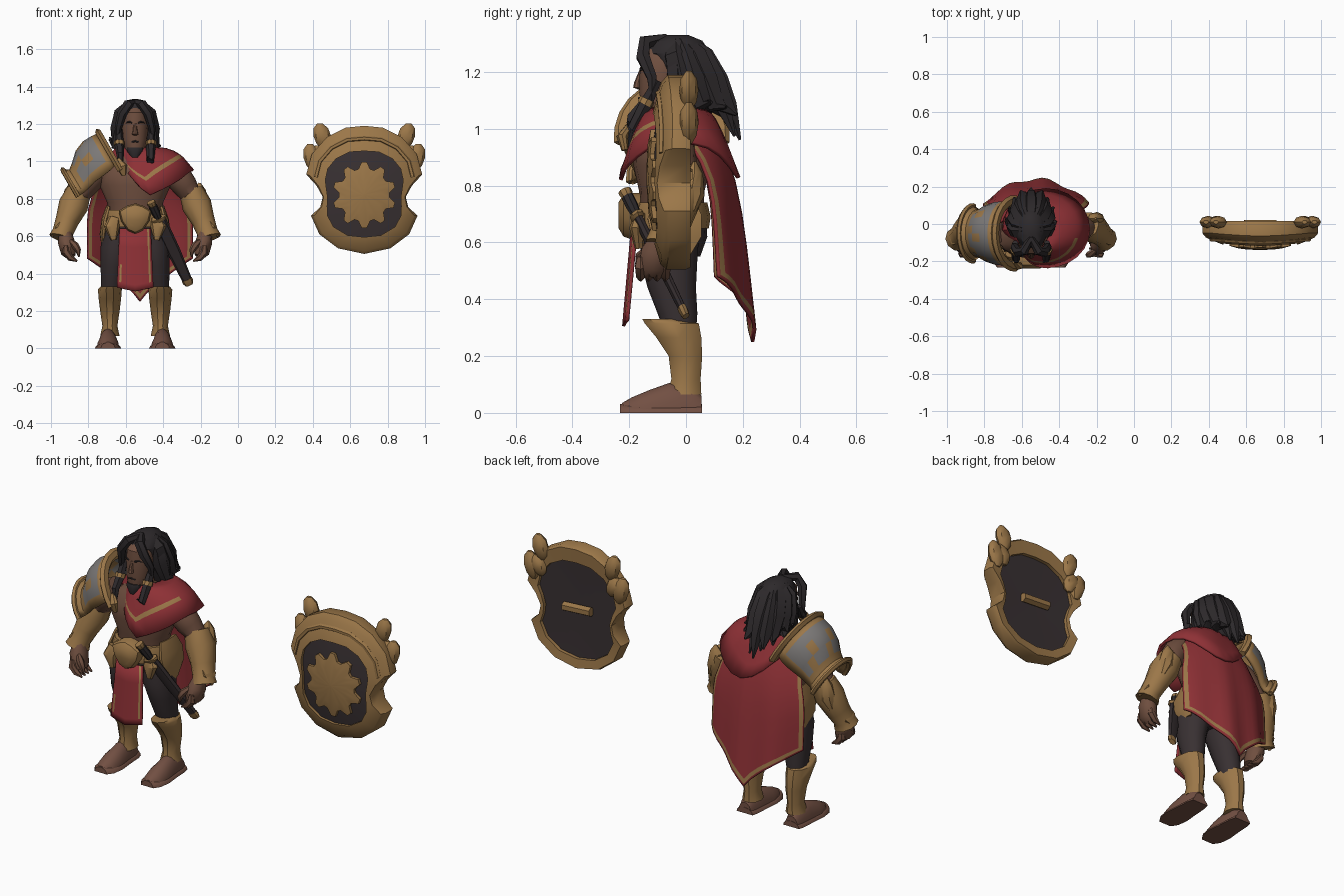
import bpy, bmesh, math, random
from mathutils import Vector

random.seed(4)
old = bpy.data.objects.get("Cube")
if old:
    bpy.data.objects.remove(old, do_unlink=True)

HERO, SHIELD = -.55, .675
UP, BACK = (0, 0, 1), (0, 1, 0)


def material(name, *rgb):
    mat = bpy.data.materials.new(name)
    mat.use_nodes = True
    mat.diffuse_color = (*rgb, 1)
    shader = next(n for n in mat.node_tree.nodes if n.type == 'BSDF_PRINCIPLED')
    shader.inputs["Base Color"].default_value = (*rgb, 1)
    shader.inputs["Roughness"].default_value = .8
    return mat


gold = material("antique gold", .33, .185, .066)
red = material("red cloth", .27, .03, .036)
dark = material("dark cloth", .04, .03, .032)
skin = material("skin", .16, .078, .05)
leather = material("boot leather", .17, .08, .056)
black = material("black hair", .026, .022, .024)
steel = material("grey steel", .2, .19, .185)


def finish(name, bm, mats, x=HERO, thick=0):
    bmesh.ops.recalc_face_normals(bm, faces=bm.faces)
    mesh = bpy.data.meshes.new(name)
    bm.to_mesh(mesh)
    bm.free()
    for mat in mats:
        mesh.materials.append(mat)
    mesh.shade_smooth()
    mesh.set_sharp_from_angle(angle=math.radians(38))
    obj = bpy.data.objects.new(name, mesh)
    obj.location.x = x
    bpy.context.collection.objects.link(obj)
    if thick:
        solid = obj.modifiers.new("thickness", 'SOLIDIFY')
        solid.thickness, solid.offset = thick, 0


def grid(name, point, us, vs, mats, pick=lambda i, j: 0, wrap=False, cap=False, x=HERO, thick=0):
    """Surface through point(u, v); pick chooses the material of each cell."""
    bm = bmesh.new()
    rows = [[bm.verts.new(point(u, v)) for u in us] for v in vs]
    n = len(us)
    for j in range(len(rows) - 1):
        for i in range(n if wrap else n - 1):
            k = (i + 1) % n
            face = bm.faces.new((rows[j][i], rows[j][k], rows[j + 1][k], rows[j + 1][i]))
            face.material_index = pick(i, j)
    if cap:
        bm.faces.new(rows[0]).material_index = pick(0, 0)
        bm.faces.new(rows[-1]).material_index = pick(0, len(rows) - 2)
    finish(name, bm, mats, x, thick)


def loft(name, rings, mat, n=12, axis=None, ref=BACK, x=HERO, floor=False):
    """Closed tube through rings of (x, y, z, half width, half depth)."""
    centres = [Vector(r[:3]) for r in rings]

    def point(angle, j):
        last = len(rings) - 1
        t = Vector(axis) if axis else centres[min(j + 1, last)] - centres[max(j - 1, 0)]
        t.normalize()
        u = Vector(ref).cross(t).normalized()
        p = centres[j] + u * rings[j][3] * math.cos(angle) + t.cross(u) * rings[j][4] * math.sin(angle)
        if floor:
            p.z = max(p.z, 0)
        return p
    angles = [math.tau * i / n for i in range(n)]
    grid(name, point, angles, range(len(rings)), [mat], wrap=True, cap=True, x=x)


def strand(name, points, radius, mat=black, n=6):
    taper = (.6, 1, 1, .75, .12) if len(points) > 4 else (.6, 1, .8, .2)
    loft(name, [(*p, radius * k, radius * k) for p, k in zip(points, taper)], mat, n)


# Legs, boots, arms and hip armour, one set for each side
for s, side in ((-1, "right"), (1, "left")):
    foot = [(.055, .04, .06), (.02, .048, .1), (-.06, .053, .105), (-.13, .06, .08), (-.19, .052, .055),
            (-.225, .028, .035)]
    loft(side + "_boot", [(s * .145, y, 0, a, h) for y, a, h in foot], leather, 16, BACK, UP, floor=True)
    loft(side + "_sole", [(s * .145, y * 1.03, 0, a + .01, .032) for y, a, h in foot], leather, 16, BACK, UP,
         floor=True)
    loft(side + "_greave", [(s * .135, y, z, a, b) for y, z, a, b in (
        (-.005, .065, .052, .062), (0, .12, .04, .054), (-.002, .2, .052, .062),
        (-.025, .265, .06, .083), (-.05, .315, .064, .1), (-.085, .33, .05, .072))], gold, 10, UP)
    loft(side + "_trouser_leg", [(s * .075, -.05, .68, .09, .1), (s * .1, -.06, .54, .085, .1),
         (s * .115, -.05, .44, .07, .085), (s * .122, -.03, .35, .06, .07),
         (s * .13, -.02, .28, .05, .055)], dark, 12, UP)
    loft(side + "_arm", [(s * .17, -.04, .98, .05, .06), (s * .22, -.04, .93, .075, .075),
         (s * .265, -.03, .87, .068, .068), (s * .31, -.01, .8, .05, .055), (s * .36, -.06, .68, .04, .04),
         (s * .375, -.09, .6, .032, .035)], skin)
    loft(side + "_bracer", [(s * .3, -.005, .84, .066, .07), (s * .33, -.02, .765, .08, .08),
         (s * .365, -.045, .68, .062, .068), (s * .385, -.07, .625, .056, .06),
         (s * .395, -.08, .59, .066, .066)], gold, 10)
    loft(side + "_elbow_guard", [(s * .345, .03, .885, .006, .006), (s * .34, .03, .845, .038, .03),
         (s * .35, .02, .77, .045, .045), (s * .375, .01, .69, .012, .015)], gold, 8)
    loft(side + "_cuff_spike", [(s * .37, -.06, .7, .02, .04), (s * .42, -.07, .64, .02, .05),
         (s * .446, -.08, .595, .004, .008)], gold, 6)
    loft(side + "_palm", [(s * .375, -.09, .62, .034, .035), (s * .368, -.105, .57, .045, .054),
         (s * .355, -.115, .515, .042, .055), (s * .34, -.12, .49, .025, .045)], skin, 10)
    for i in range(4):
        y = -.16 + .029 * i
        strand(f"{side}_finger_{i}", [(s * .372, y, .55), (s * .37, y, .515), (s * .345, y, .483),
               (s * .31, y, .466)], .022, skin)
    strand(side + "_thumb", [(s * .345, -.14, .575), (s * .32, -.16, .55), (s * .305, -.165, .525),
           (s * .3, -.16, .49)], .02, skin)
    loft(side + "_hip_plate", [(s * .14, -.04, .76, .015, .07), (s * .16, -.04, .69, .02, .1),
         (s * .17, -.03, .61, .02, .09), (s * .168, -.02, .54, .01, .03)], gold, 10)
    loft(side + "_belt_pouch", [(s * .11, -.16, .7, .03, .02), (s * .125, -.17, .65, .042, .03),
         (s * .115, -.165, .58, .015, .015)], gold, 8)

# Trunk and belt
loft("torso", [(0, -.05, .66, .14, .11), (0, -.05, .78, .15, .115), (0, -.05, .87, .19, .135),
     (0, -.05, .95, .19, .13), (0, -.05, 1.01, .12, .095), (0, -.06, 1.06, .06, .06), (0, -.07, 1.12, .055, .055)],
     skin, 16, UP)
loft("hips", [(0, -.05, .55, .12, .1), (0, -.05, .62, .16, .125), (0, -.05, .7, .15, .12)], dark, 16, UP)
loft("belt", [(0, -.055, .65, .165, .135), (0, -.055, .69, .172, .142), (0, -.055, .74, .158, .13)], gold, 16, UP)
buckle = [(0, .775), (.045, .762), (.088, .735), (.075, .68), (.04, .63), (0, .612)]
buckle += [(-a, z) for a, z in buckle[-2:0:-1]]
grid("buckle", lambda p, k: (p[0] * k[0], k[1], .7 + (p[1] - .7) * k[0]), buckle,
     ((.55, -.238), (.9, -.22), (1, -.195), (1, -.16)), [gold], wrap=True, cap=True)

# Hanging loin cloth with an inset gold trim
def cloth_point(u, v):
    return (u * (.082 + .015 * v), -.19 - .03 * v + .015 * u * u, .64 - v * (.335 - .02 * abs(u)))


grid("front_cloth", cloth_point, (-1, -.88, -.77, 0, .77, .88, 1), (0, .3, .6, .85, .9, 1), [red, gold],
     lambda i, j: int(i == 4 and j < 4 or i == 1 and j == 2 or j == 3 and i in (1, 4)), thick=.01)

# Cape, close to the back at the top and swinging out below
def cape_point(u, v):
    bottom = .25 + .23 * abs(u) ** .8
    top = 1.04 - .08 * u * u
    fold = .01 * math.sin(u * 9) * v
    y = .085 + .075 * (1 - u * u) + .075 * v * (1 - .7 * u * u) - .09 * (1 - v) ** 5 + fold
    return (.025 + u * (.21 + .07 * min(1, v * 2)), y, top + (bottom - top) * v)


columns = [-1, -.98, -.92] + [k / 8 for k in range(-7, 8)] + [.92, .98, 1]
grid("cape", cape_point, columns, (0, .08, .16, .3, .45, .6, .75, .88, .945, .98, 1), [red, gold],
     lambda i, j: int(i in (1, len(columns) - 3) and j < 9 or j == 8 and 0 < i < len(columns) - 2), thick=.012)

# Mantle around the neck, pointed at the front and drooping at the back
def mantle_point(angle, t):
    c, s = math.cos(angle), math.sin(angle)
    point = max(0, 1 - abs(angle - 1.5 * math.pi) / 1.2) if s < 0 else .95 * s ** 3
    rim = .97 - .02 * c - .15 * point
    narrow = 1 - .6 * max(0, -s) * max(0, -c)
    power = 1.1 + 1.5 * max(0, c)
    depth = .1 if s < 0 else .115
    return ((.1 + .13 * t) * c * narrow + .08 * t, -.03 + (.1 + depth * t) * s, 1.07 + (rim - 1.07) * t ** power)


grid("mantle", mantle_point, [math.tau * i / 24 for i in range(24)], (0, .3, .5, .65, .73, 1), [red, gold],
     lambda i, j: int(j == 3 and 13 <= i <= 22), wrap=True, thick=.014)

# Shoulder armour on the right side
def arch(cx, cz, width, height, phi):
    up = height * math.cos(phi)
    return (cx - .5 * up, -.05 + width * math.sin(phi), cz + .87 * up)


sections = [(-.12, .99, .16, .17), (-.14, .97, .165, .18), (-.18, .94, .16, .185), (-.225, .905, .145, .17),
            (-.26, .865, .125, .14), (-.285, .84, .12, .125), (-.32, .82, .145, .15)]
arc = [math.radians(a) for a in range(-96, 97, 16)]
grid("shoulder_armour", lambda phi, sec: arch(*sec, phi), arc, sections, [gold, steel],
     lambda i, j: int(1 <= j <= 3 and 1 <= i <= 10 and not (j == 2 and i % 3 == 2 or j == 3 and i % 3 == 0)),
     thick=.018)
loft("shoulder_collar", [(*arch(-.09, .97, .175, .205, phi), .03, .018) for phi in arc], gold, 6, ref=(1, 0, .6))
loft("shoulder_rim", [(*arch(-.312, .825, .142, .145, phi), .02, .014) for phi in arc], gold, 6, ref=(1, 0, .6))
loft("shoulder_clasp", [(-.09, -.2, 1.01, .012, .012), (-.07, -.225, .97, .03, .02), (-.06, -.215, .925, .012, .012)],
     gold, 8)

# Head and face
loft("head", [(0, -.125, 1.035, .03, .03), (0, -.105, 1.07, .055, .055), (0, -.09, 1.12, .066, .075),
     (0, -.085, 1.19, .07, .08), (0, -.08, 1.26, .066, .08), (0, -.06, 1.31, .03, .04)], skin, 14, UP)
loft("nose", [(0, -.155, 1.205, .008, .01), (0, -.168, 1.165, .012, .014), (0, -.17, 1.145, .017, .016),
     (0, -.16, 1.138, .008, .006)], skin, 8, UP)
loft("beard", [(0, -.13, 1.075, .046, .036), (0, -.135, 1.055, .044, .037), (0, -.145, 1.02, .02, .02)],
     black, 10, UP)
loft("mouth", [(-.02, -.158, 1.103, .004, .006), (0, -.163, 1.108, .005, .006), (.02, -.158, 1.103, .004, .006)],
     black, 6)

# Hair cap and two layers of flowing locks
loft("hair_cap", [(0, .03, 1.04, .08, .06), (0, .02, 1.12, .092, .085), (0, .005, 1.2, .093, .1),
     (0, -.025, 1.265, .088, .115), (0, -.03, 1.31, .065, .09), (0, -.03, 1.33, .025, .04)], black, 14, UP)
for layer, count, radius in (("outer", 9, .046), ("inner", 8, .042)):
    shift = .015 if layer == "inner" else 0
    for i in range(count):
        a = math.radians(200 * i / (count - 1) - 10)
        c, s, r = math.cos(a), math.sin(a), random.uniform(.9, 1.1)
        low = .96 + .14 * abs(c) - shift + random.uniform(-.01, .04)
        strand(f"{layer}_hair_lock_{i}", [(.03 * c, -.03 + .04 * s, 1.302), (.068 * c, .08 * s - .02, 1.255),
               (.088 * c, .005 + .105 * s - shift, 1.17), (.098 * c * r, .03 + .12 * s - shift, 1.08),
               (.13 * c * r, .055 + .135 * s - shift, low)], radius)

# Forelocks and beaded braids, the right braid hanging longer
for s, side in ((-1, "right"), (1, "left")):
    strand(side + "_brow", [(s * .015, -.161, 1.205), (s * .028, -.16, 1.21), (s * .04, -.152, 1.21),
           (s * .052, -.14, 1.203)], .005)
    strand(side + "_forelock", [(0, -.07, 1.32), (s * .038, -.145, 1.305), (s * .07, -.152, 1.255),
           (s * .09, -.12, 1.18), (s * .1, -.12, 1.09)], .026)
    strand(side + "_braid", [(s * .085, -.1, 1.17), (s * .085, -.14, 1.09), (s * .08, -.19, 1.02 - .02 * s),
           (s * .07 - .005, -.205, .98 + .045 * s)], .026)
    loft(side + "_braid_bead", [(s * .085, -.135, 1.105, .028, .028), (s * .085, -.145, 1.085, .028, .028)], gold, 8)

# Sheathed sword at the left hip
def along(t, a, b):
    return (.09 + .2 * t, -.21 + .21 * t, .77 - .43 * t, a, b)


for part, start, end, wide, narrow, mat in (
        ("sword_pommel", -.03, .02, .024, .024, gold), ("sword_grip", .02, .17, .024, .022, black),
        ("sword_guard", .17, .21, .045, .026, gold), ("sword_sheath", .21, .93, .036, .018, dark),
        ("sheath_tip", .93, 1, .029, .017, gold)):
    loft(part, [along(start, wide, narrow), along((start + end) / 2, wide, narrow),
         along(end, wide * .75, narrow * .8)], mat, 8)

# Shield: outer edge and field edge in matching pairs
def bulge(x, z):
    return -.13 + .7 * x * x + .45 * (z - .84) ** 2


half = [(0, 1.19, 0, 1.055), (.1, 1.18, .08, 1.05), (.2, 1.13, .15, 1.015), (.28, 1.04, .195, .96),
        (.31, .93, .208, .9), (.255, .87, .203, .86), (.222, .81, .196, .81), (.235, .755, .198, .76),
        (.285, .71, .196, .71), (.24, .61, .165, .65), (.14, .535, .09, .605), (0, .505, 0, .595)]
edge = half + [(-a, b, -c, d) for a, b, c, d in half[-2:0:-1]]


def shield_point(p, layer):
    mix, scale, flat, lift = layer
    x = (p[0] + (p[2] - p[0]) * mix) * scale
    z = .83 + (p[1] + (p[3] - p[1]) * mix - .83) * scale
    return (x, lift if flat else bulge(x, z) + lift, z)


layers = [(.65, .05, 1, -.015), (.65, 1, 1, -.01), (.65, 1, 1, .01), (.08, 1, 1, .016), (0, 1, 1, 0), (0, 1, 0, .01),
          (.2, 1, 0, -.005), (1, 1, 0, -.008), (1, 1, 0, .008), (1, .5, 0, .008), (1, .05, 0, .008)]
grid("shield", shield_point, edge, layers, [gold, dark], lambda i, j: int(j < 1 or j > 7),
     wrap=True, cap=True, x=SHIELD)
crest = [(x, bulge(x, z) - .002, z, .014, .014) for x, z in
         [((p[0] + p[2]) / 2, (p[1] + p[3]) / 2) for p in edge[-4:] + edge[:5]]]
loft("shield_crest", crest, gold, 6, x=SHIELD)

# Sunburst emblem on the field
def emblem_point(i, layer):
    a = math.tau * (i + .5) / 40 + math.pi / 2
    r = (.178 if i % 4 in (0, 3) else .142) * layer[0]
    x, z = r * math.cos(a) * .95, .82 + r * math.sin(a)
    return (x, bulge(x, z) + layer[1], z)


grid("shield_emblem", emblem_point, range(40), ((1, .01), (1, -.006), (.7, -.01), (.05, -.01)), [gold],
     wrap=True, cap=True, x=SHIELD)
loft("shield_grip", [(-.085, 0, .845, .026, .026), (.085, 0, .835, .026, .026)], gold, 6, x=SHIELD)
for s, side in ((-1, "right"), (1, "left")):
    for label, x, z, size in (("upper", .225, 1.135, .068), ("lower", .278, 1.02, .073), ("inner", .235, 1.03, .055)):
        loft(f"shield_{side}_{label}_knob", [(s * (x + k * .012), .01, z + k * size, r * .047, r * .034)
             for k, r in ((-1, .3), (-.6, .8), (0, 1), (.6, .85), (1, .3))], gold, 8, UP, x=SHIELD)
